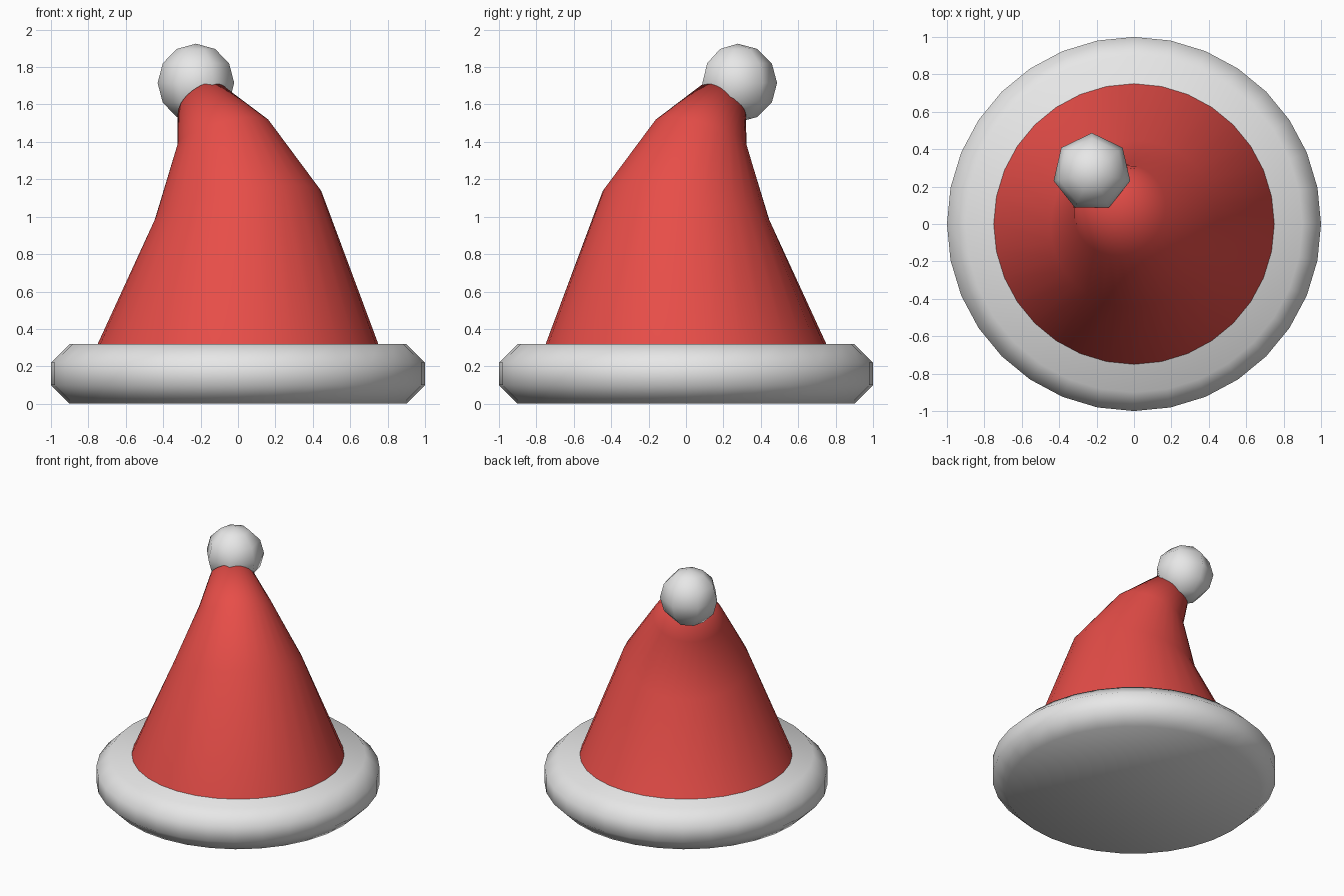
import bpy, bmesh, math
from mathutils import Vector

if "Cube" in bpy.data.objects:
    bpy.data.objects.remove(bpy.data.objects["Cube"])


def material(name, rgb):
    m = bpy.data.materials.new(name)
    m.diffuse_color = (*rgb, 1)
    m.use_nodes = True
    m.node_tree.nodes["Principled BSDF"].inputs["Base Color"].default_value = m.diffuse_color
    return m


WHITE = material("fluffy white", (0.8, 0.8, 0.8))
RED = material("felt red", (0.8, 0.075, 0.065))
LEAN = Vector((-1, 1, 0)).normalized()    # direction the tip flops towards
SIDE = Vector((1, 1, 0)).normalized()
UP = Vector((0, 0, 1))


def loft(name, rings, mat, bottom=True, top=True):
    """Skin a list of point rings and cap the ends."""
    bm = bmesh.new()
    loops = [[bm.verts.new(p) for p in ring] for ring in rings]
    for a, b in zip(loops, loops[1:]):
        n = len(a)
        for i in range(n):
            j = (i + 1) % n
            bm.faces.new((a[i], a[j], b[j], b[i]))
    if bottom:
        bm.faces.new(loops[0][::-1])
    if top:
        bm.faces.new(loops[-1])
    bmesh.ops.remove_doubles(bm, verts=bm.verts, dist=1e-5)
    bmesh.ops.recalc_face_normals(bm, faces=bm.faces)
    for f in bm.faces:
        f.smooth = True
    me = bpy.data.meshes.new(name)
    bm.to_mesh(me)
    bm.free()
    me.materials.append(mat)
    ob = bpy.data.objects.new(name, me)
    bpy.context.collection.objects.link(ob)
    return ob


def ring(shift, z, r, tilt=0.0, n=32):
    """Circle shifted along LEAN and tipped down towards it."""
    t = math.radians(tilt)
    axis = LEAN * math.cos(t) - UP * math.sin(t)
    centre = LEAN * shift + UP * z
    pts = []
    for i in range(n):
        a = 2 * math.pi * i / n + math.pi / 4
        pts.append(centre + SIDE * (r * math.cos(a)) + axis * (r * math.sin(a)))
    return pts


# Chamfered fur brim
loft("brim", [ring(0, z, r) for r, z in
              ((0.9, 0), (1, 0.1), (1, 0.22), (0.9, 0.32))], WHITE)

# Floppy cone
loft("hat_cone", [ring(0, 0.32, 0.75),
                  ring(0, 1.06, 0.452, 14),
                  ring(0.11, 1.445, 0.254, 20.5),
                  ring(0.28, 1.615, 0.145, 47)], RED, bottom=False)

# Seven-sided pompom
R, C = 0.21, Vector((-0.225, 0.277, 1.715))
pom = []
for k in range(7):
    p = math.pi * (k / 6 - 0.5)
    rr = max(R * math.cos(p), 1e-7)
    pom.append([C + Vector((rr * math.sin(-2 * math.pi * i / 7),
                            rr * math.cos(2 * math.pi * i / 7),
                            R * math.sin(p))) for i in range(7)])
# fuse the end rings to pole points by merging close vertices
loft("pompom", pom, WHITE, bottom=False, top=False)
